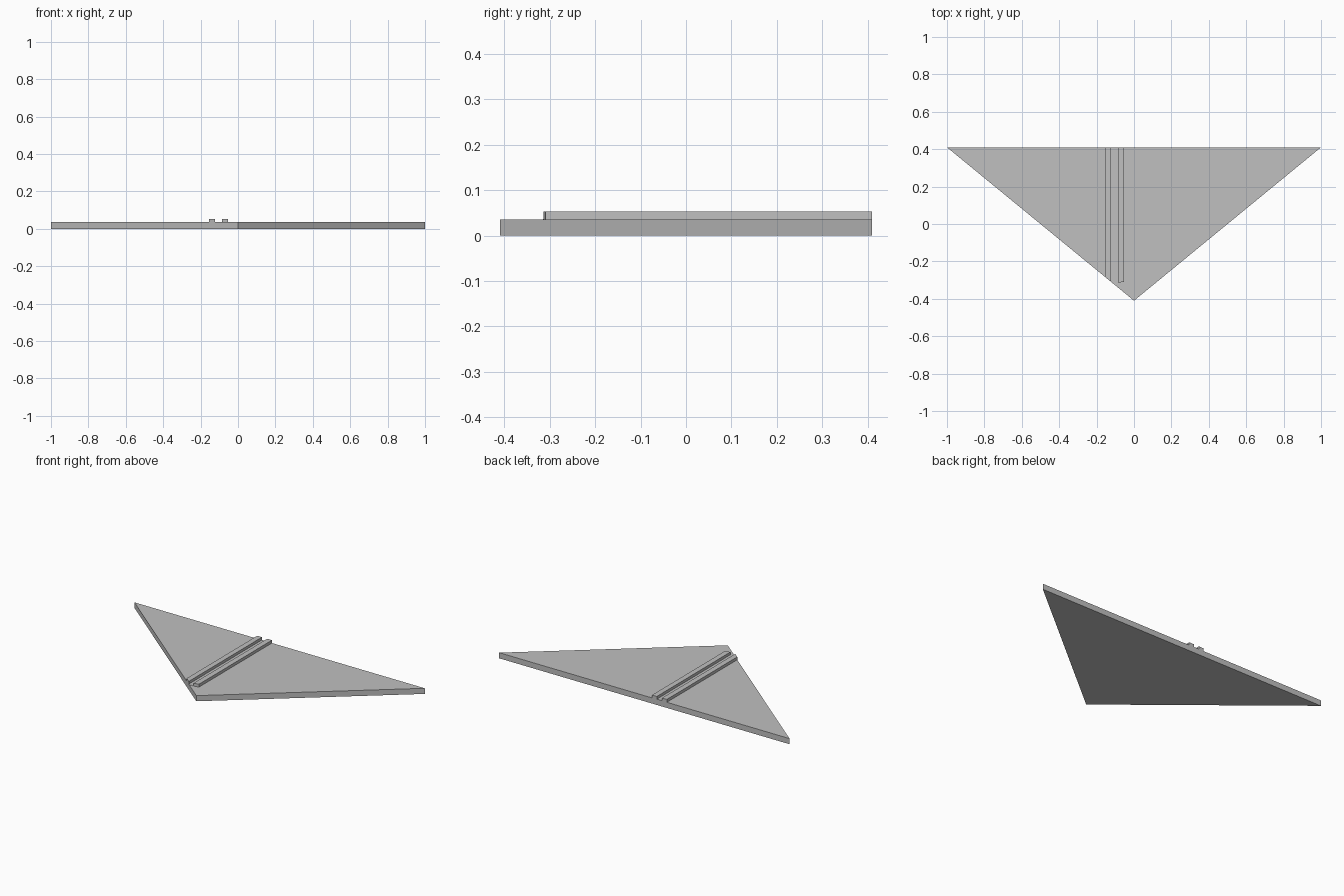
import bpy
import bmesh

if "Cube" in bpy.data.objects:
    bpy.data.objects.remove(bpy.data.objects["Cube"])

grey = bpy.data.materials.new("plain_grey")
grey.diffuse_color = (0.53, 0.53, 0.53, 1)
grey.use_nodes = True
grey.node_tree.nodes["Principled BSDF"].inputs["Base Color"].default_value = grey.diffuse_color

HALF_DEPTH = 0.41
SLAB_TOP = 0.035
RAIL_TOP = 0.053


def extrude_outline(name, outline, bottom, top):
    """Upright prism from a flat outline."""
    bm = bmesh.new()
    face = bm.faces.new([bm.verts.new((x, y, bottom)) for x, y in outline])
    grown = bmesh.ops.extrude_face_region(bm, geom=[face])["geom"]
    verts = [v for v in grown if isinstance(v, bmesh.types.BMVert)]
    bmesh.ops.translate(bm, verts=verts, vec=(0, 0, top - bottom))
    bmesh.ops.recalc_face_normals(bm, faces=bm.faces)
    mesh = bpy.data.meshes.new(name)
    bm.to_mesh(mesh)
    bm.free()
    mesh.materials.append(grey)
    obj = bpy.data.objects.new(name, mesh)
    bpy.context.collection.objects.link(obj)
    return obj


def slanted_edge(x):
    """Front left edge of the slab."""
    return -HALF_DEPTH - 2 * HALF_DEPTH * x


# Triangular slab
extrude_outline("triangle_slab",
                [(-1, HALF_DEPTH), (0, -HALF_DEPTH), (1, HALF_DEPTH)],
                0, SLAB_TOP)

# Outer rail, trimmed along the slanted edge
x0, x1 = -0.155, -0.122
extrude_outline("outer_rail",
                [(x0, HALF_DEPTH), (x0, slanted_edge(x0)),
                 (x1, slanted_edge(x1)), (x1, HALF_DEPTH)],
                SLAB_TOP, RAIL_TOP)

# Inner rail, with a nearly square front end
x2, x3 = -0.086, -0.053
extrude_outline("inner_rail",
                [(x2, HALF_DEPTH), (x2, -0.314), (x3, -0.309), (x3, HALF_DEPTH)],
                SLAB_TOP, RAIL_TOP)

# Thin groove floor between the rails
extrude_outline("groove_floor",
                [(x1, HALF_DEPTH), (x1, slanted_edge(x1)), (-0.116, -0.315),
                 (x2, -0.314), (x2, HALF_DEPTH)],
                SLAB_TOP, SLAB_TOP + 0.001)
